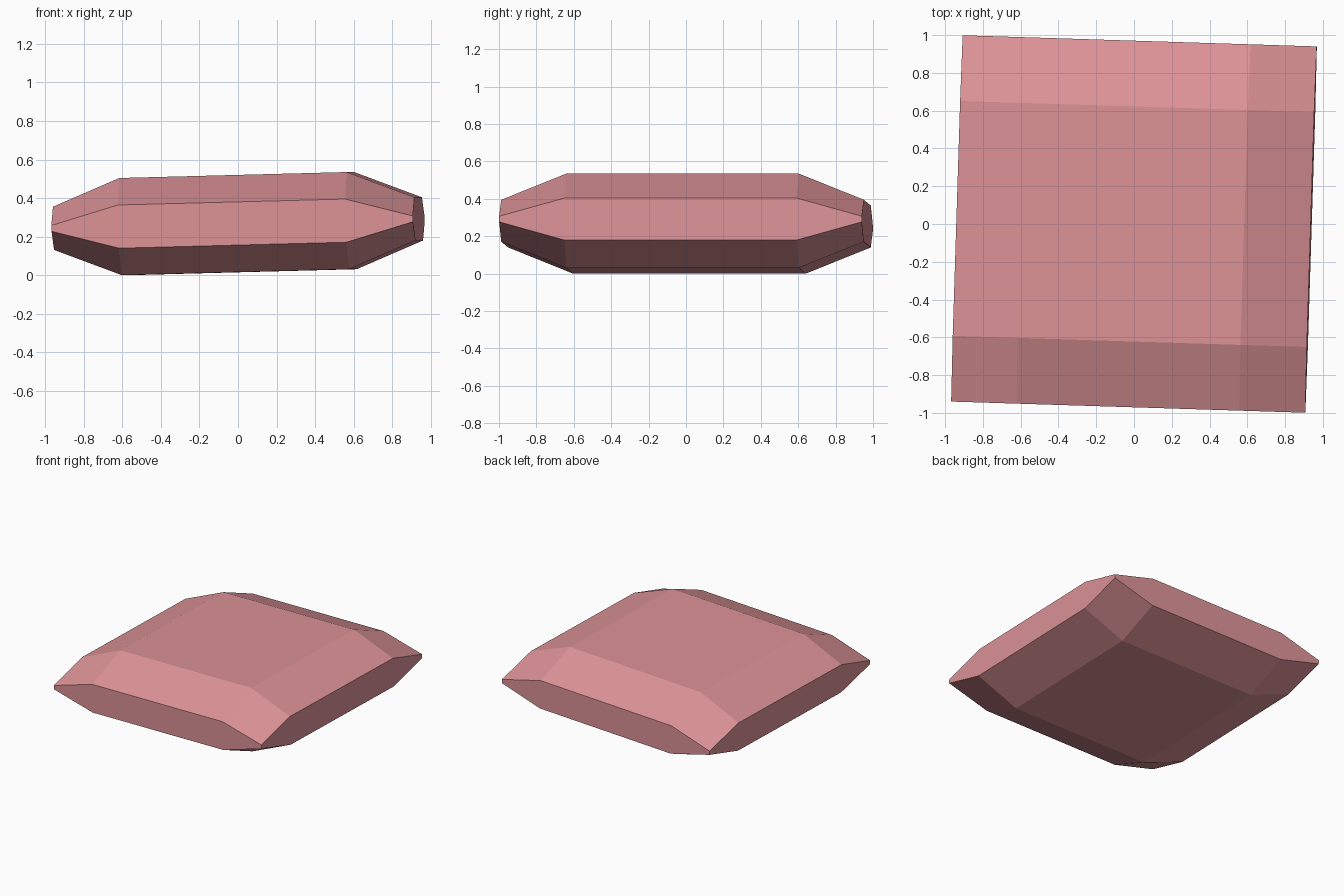
import bpy, bmesh, math

if "Cube" in bpy.data.objects:
    bpy.data.objects.remove(bpy.data.objects["Cube"])

# Cushion: a 4x4 lattice of points on top and bottom, pinched toward the rim
X = (-0.938, -0.59, 0.59, 0.938)
Y = (-0.97, -0.622, 0.622, 0.97)
HALF_THICKNESS = (0.252, 0.112, 0.015)   # inner, edge, corner

bm = bmesh.new()


def layer(sign):
    verts = []
    for i, x in enumerate(X):
        row = []
        for j, y in enumerate(Y):
            rim = (i in (0, 3)) + (j in (0, 3))
            row.append(bm.verts.new((x, y, sign * HALF_THICKNESS[rim])))
        verts.append(row)
    for i in range(3):
        for j in range(3):
            bm.faces.new((verts[i][j], verts[i + 1][j],
                          verts[i + 1][j + 1], verts[i][j + 1]))
    return verts


top, bottom = layer(1), layer(-1)

# Side walls joining the two layers
for k in range(3):
    for e in (0, 3):
        bm.faces.new((top[k][e], top[k + 1][e], bottom[k + 1][e], bottom[k][e]))
        bm.faces.new((top[e][k], top[e][k + 1], bottom[e][k + 1], bottom[e][k]))
bmesh.ops.recalc_face_normals(bm, faces=bm.faces[:])

mesh = bpy.data.meshes.new("cushion")
bm.to_mesh(mesh)
bm.free()

# Soft pink fabric
pink = bpy.data.materials.new("soft pink")
pink.diffuse_color = (0.72, 0.29, 0.31, 1)
pink.use_nodes = True
pink.node_tree.nodes["Principled BSDF"].inputs["Base Color"].default_value = pink.diffuse_color
mesh.materials.append(pink)

# Slight casual tilt and turn
cushion = bpy.data.objects.new("cushion", mesh)
cushion.location = (0, 0, 0.2675)
cushion.rotation_euler = (0, math.radians(-1.5), math.radians(-1.8))
bpy.context.collection.objects.link(cushion)
